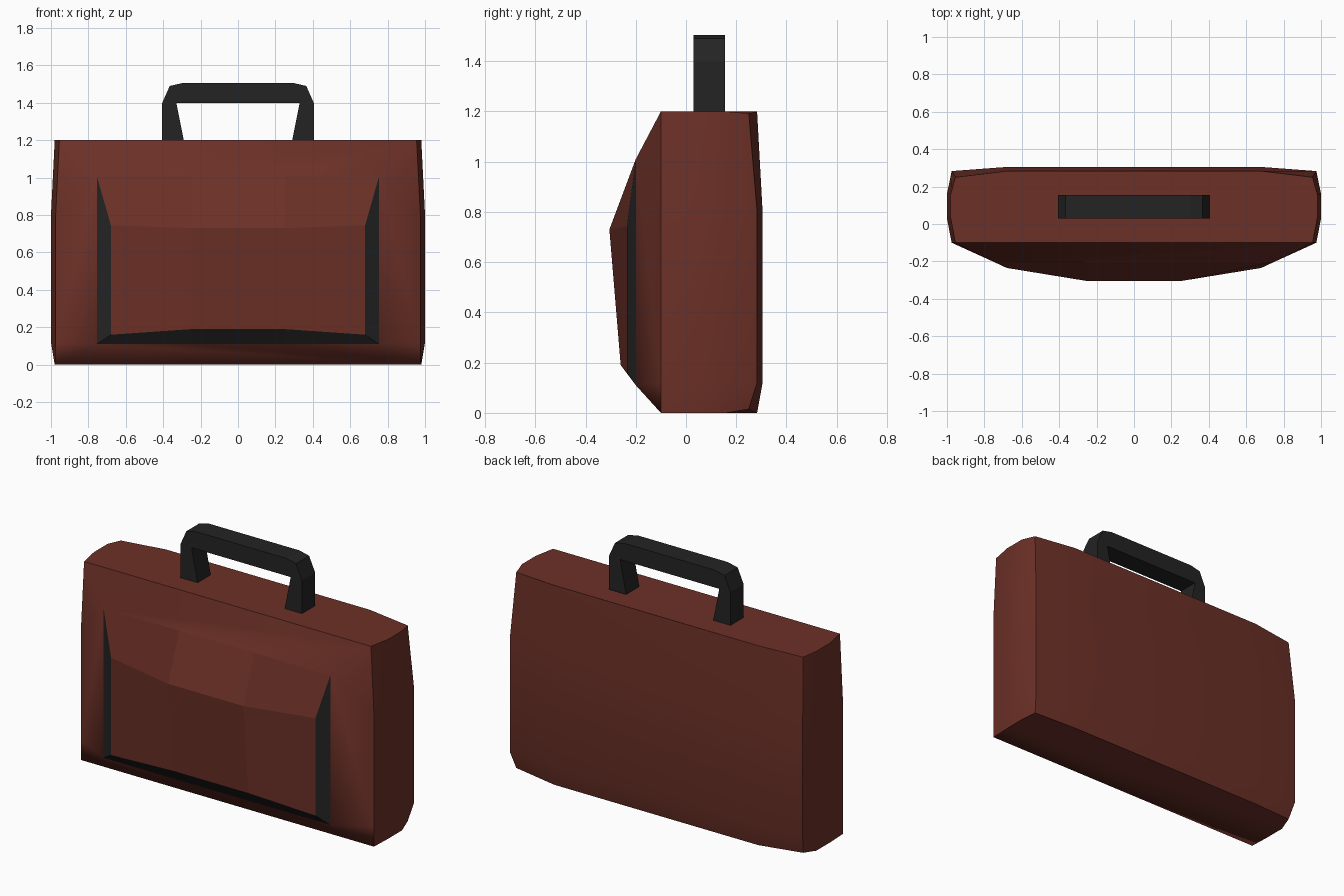
import bpy, bmesh

if "Cube" in bpy.data.objects:
    bpy.data.objects.remove(bpy.data.objects["Cube"])


def material(name, rgb):
    m = bpy.data.materials.new(name)
    m.diffuse_color = (*rgb, 1)
    m.use_nodes = True
    m.node_tree.nodes["Principled BSDF"].inputs["Base Color"].default_value = m.diffuse_color
    return m


leather = material("brown leather", (0.15, 0.030, 0.020))
black = material("black trim", (0.017, 0.017, 0.017))


def finish(name, bm, mats, smooth=None):
    bmesh.ops.recalc_face_normals(bm, faces=bm.faces)
    me = bpy.data.meshes.new(name)
    bm.to_mesh(me)
    bm.free()
    ob = bpy.data.objects.new(name, me)
    bpy.context.collection.objects.link(ob)
    for m in mats:
        me.materials.append(m)
    if smooth:
        bpy.ops.object.select_all(action='DESELECT')
        ob.select_set(True)
        bpy.context.view_layer.objects.active = ob
        bpy.ops.object.shade_smooth_by_angle(angle=smooth)
    return ob


# Case body: four bulging rings, plus a sloping front frame and the pocket
bm = bmesh.new()


def ring(z, corner_z, front_x, side_x, back_x, corner_y, back_y):
    half = [(front_x, -0.10, z), (side_x, 0.03, z), (side_x, 0.16, z),
            (back_x, corner_y, corner_z), (0.68, back_y, z)]
    pts = half + [(-x, y, c) for x, y, c in reversed(half)]
    return [bm.verts.new(p) for p in pts]


rings = [ring(0.0, 0.015, 0.975, 0.98, 0.955, 0.25, 0.283),
         ring(0.12, 0.12, 0.975, 1.0, 0.975, 0.283, 0.305),
         ring(0.80, 0.80, 0.975, 1.0, 0.975, 0.283, 0.305),
         ring(1.2, 1.192, 0.955, 0.98, 0.955, 0.25, 0.283)]
for a, b in zip(rings, rings[1:]):
    for i in range(9):
        bm.faces.new((a[i], a[i + 1], b[i + 1], b[i]))
bm.faces.new(rings[0])
bm.faces.new(rings[3])

# Pocket rows, in columns from left to right
cols = [-0.68, -0.25, 0.25, 0.68]
outer_x = [-0.755, -0.25, 0.25, 0.755]
low_out = [bm.verts.new((x, -0.20, 0.11)) for x in outer_x]
top_out = [bm.verts.new((x, -0.20, 1.01)) for x in outer_x]
low_in, top_in = [], []
for x in cols:
    mid = abs(x) < 0.5
    low_in.append(bm.verts.new((x, -0.26 if mid else -0.235, 0.19 if mid else 0.16)))
    top_in.append(bm.verts.new((x, -0.305 if mid else -0.235, 0.73 if mid else 0.745)))

# Sloping frame around the pocket
R, L = [r[0] for r in rings], [r[9] for r in rings]
bm.faces.new([L[0], R[0]] + low_out[::-1])
bm.faces.new([L[3], R[3]] + top_out[::-1])
for side, k in ((L, 0), (R, 3)):
    bm.faces.new((side[0], side[1], low_out[k]))
    bm.faces.new((side[1], side[2], top_out[k], low_out[k]))
    bm.faces.new((side[2], side[3], top_out[k]))

# Pocket panels and black gussets at the sides and bottom
pocket = []
for i in range(3):
    pocket.append(bm.faces.new((low_in[i], low_in[i + 1], top_in[i + 1], top_in[i])))
    pocket.append(bm.faces.new((top_in[i], top_in[i + 1], top_out[i + 1], top_out[i])))
    f = bm.faces.new((low_out[i], low_out[i + 1], low_in[i + 1], low_in[i]))
    f.material_index = 1
    pocket.append(f)
for k in (0, 3):
    f = bm.faces.new((low_out[k], low_in[k], top_in[k], top_out[k]))
    f.material_index = 1
    pocket.append(f)
pocket_ids = [len(bm.faces) - len(pocket) + i for i in range(len(pocket))]
case = finish("case_body", bm, [leather, black], 0.85)
for i in pocket_ids:
    case.data.polygons[i].use_smooth = False

# Handle: arch profile extruded in depth
bm = bmesh.new()
half = [(0.29, 1.2), (0.405, 1.2), (0.405, 1.4), (0.365, 1.49), (0.30, 1.505)]
inner = (0.33, 1.4)
profile = [inner] + half + [(-x, z) for x, z in reversed(half)] + [(-inner[0], inner[1])]
face = bm.faces.new([bm.verts.new((x, 0.03, z)) for x, z in profile])
ext = bmesh.ops.extrude_face_region(bm, geom=[face])
bmesh.ops.translate(bm, vec=(0, 0.125, 0),
                    verts=[v for v in ext["geom"] if isinstance(v, bmesh.types.BMVert)])
finish("carry_handle", bm, [black])
